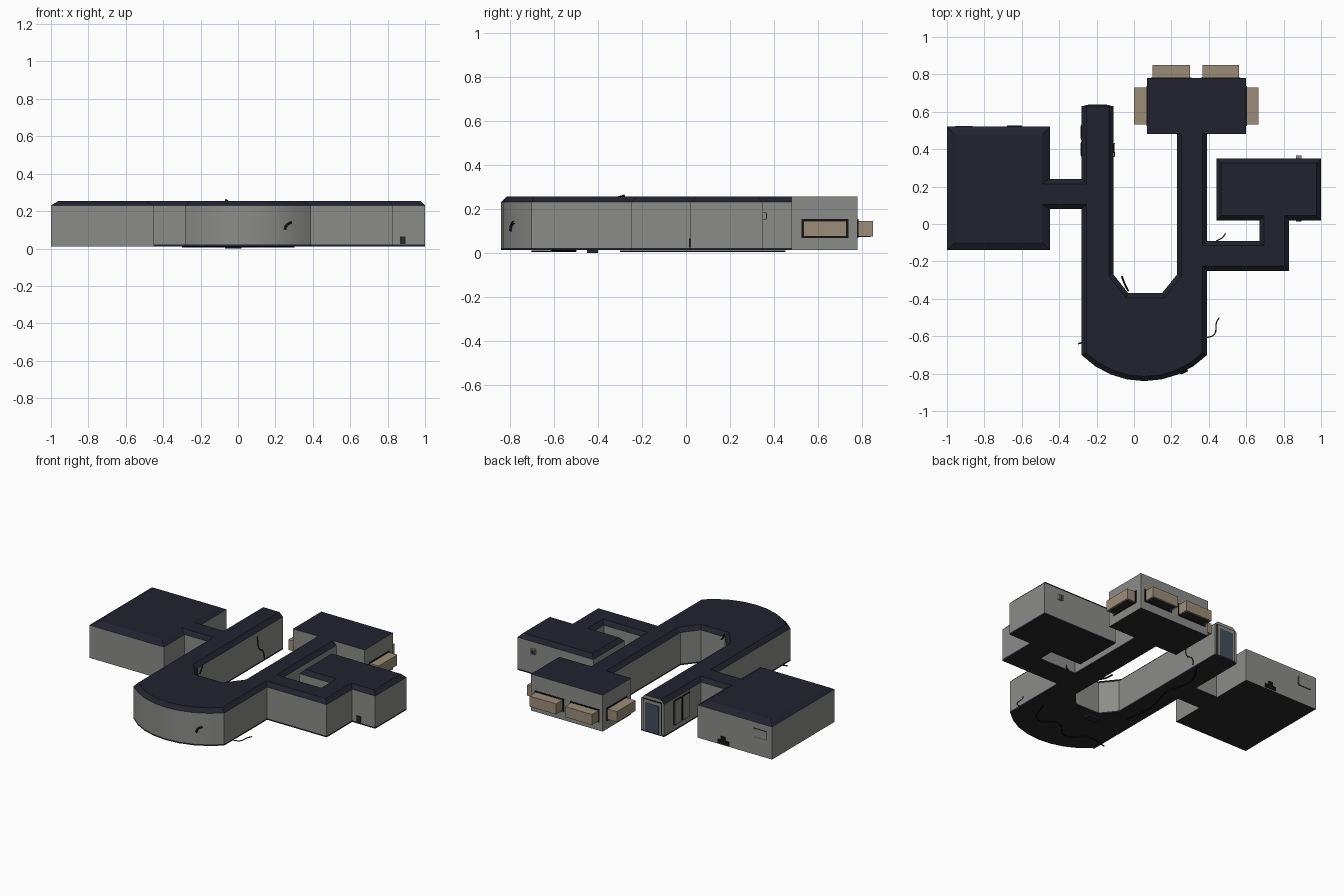
import bpy, bmesh, math
from mathutils import Vector

if "Cube" in bpy.data.objects:
    bpy.data.objects.remove(bpy.data.objects["Cube"])

FLOOR, EAVE, TOP = 0.012, 0.23, 0.255


def material(name, *rgb):
    m = bpy.data.materials.new(name)
    m.use_nodes = True
    m.diffuse_color = (*rgb, 1)
    m.node_tree.nodes["Principled BSDF"].inputs["Base Color"].default_value = (*rgb, 1)
    return m


wall = material("concrete_grey", 0.26, 0.26, 0.25)
roof = material("roof_navy", 0.016, 0.016, 0.028)
under = material("underside_charcoal", 0.02, 0.021, 0.022)
tan = material("bunk_tan", 0.33, 0.265, 0.19)
door = material("door_slate", 0.06, 0.075, 0.1)
black = material("cable_black", 0.006, 0.006, 0.006)


def finish(name, bm, mats):
    me = bpy.data.meshes.new(name)
    bm.to_mesh(me)
    bm.free()
    ob = bpy.data.objects.new(name, me)
    bpy.context.collection.objects.link(ob)
    for m in mats:
        me.materials.append(m)
    return ob


def building(name, outline, eave, bevel, skirt=0):
    """Extruded footprint with sloping roof edge, coloured by face direction."""
    bm = bmesh.new()
    face = bm.faces.new([bm.verts.new((x, y, FLOOR)) for x, y in outline])
    bottom = face
    levels = ([FLOOR + skirt] if skirt else []) + [eave]
    top = bmesh.ops.duplicate(bm, geom=[face])["geom"]
    top = [g for g in top if isinstance(g, bmesh.types.BMFace)]
    for z in levels:
        top = bmesh.ops.extrude_face_region(bm, geom=top)["geom"]
        for v in [g for g in top if isinstance(g, bmesh.types.BMVert)]:
            v.co.z = z
        top = [g for g in top if isinstance(g, bmesh.types.BMFace)]
    # remove the copied bases left by extrusion
    doomed = [f for f in bm.faces if len(f.verts) == len(outline)
              and f is not bottom and f not in top and len(f.verts) > 4]
    bmesh.ops.delete(bm, geom=doomed, context='FACES_ONLY')
    bmesh.ops.remove_doubles(bm, verts=bm.verts[:], dist=0.0001)
    bm.normal_update()
    if bevel:
        cap = [f for f in bm.faces if all(abs(v.co.z - eave) < 1e-4 for v in f.verts)]
        bmesh.ops.inset_region(bm, faces=cap, thickness=bevel, use_even_offset=True)
        for v in cap[0].verts:
            v.co.z = TOP
            if v.co.y > 0.55:      # gable end stays upright
                v.co.y = 0.63
    bmesh.ops.recalc_face_normals(bm, faces=bm.faces[:])
    for f in bm.faces:
        mid = f.calc_center_median()
        if f.normal.z < -0.5:
            f.material_index = 2
        elif f.normal.z > 0.3 or mid.z < FLOOR + skirt:
            f.material_index = 1
    ob = finish(name, bm, [wall, roof, under])
    bpy.ops.object.select_all(action='DESELECT')
    ob.select_set(True)
    bpy.context.view_layer.objects.active = ob
    bpy.ops.object.shade_smooth_by_angle(angle=math.radians(22))
    return ob


def box(name, x, y, z, mat):
    """Box from (low, high) pairs on each axis."""
    bm = bmesh.new()
    bmesh.ops.create_cube(bm, size=1)
    for v in bm.verts:
        v.co = Vector([r[0] if c < 0 else r[1] for c, r in zip(v.co, (x, y, z))])
    return finish(name, bm, [mat])


def cable(name, points, radius=0.003):
    cu = bpy.data.curves.new(name, 'CURVE')
    cu.dimensions = '3D'
    cu.bevel_depth, cu.bevel_resolution = radius, 1
    cu.resolution_u = 4
    sp = cu.splines.new('BEZIER')
    sp.bezier_points.add(len(points) - 1)
    for p, co in zip(sp.bezier_points, points):
        p.co = co
        p.handle_left_type = p.handle_right_type = 'AUTO'
    cu.materials.append(black)
    ob = bpy.data.objects.new(name, cu)
    bpy.context.collection.objects.link(ob)


def rect(x0, x1, y0, y1):
    return [(x0, y0), (x1, y0), (x1, y1), (x0, y1)]


# U-shaped hall with its bowed front, side corridors and right-hand room
radius, centre_x, centre_y = 0.473, 0.055, -0.367
bow = []
for i in range(9):
    a = math.radians(-135 + 90 * i / 8)
    bow.append((centre_x + radius * math.cos(a), centre_y + radius * math.sin(a)))
side = [(.39, -.25), (.83, -.25), (.83, .02), (1, .02), (1, .35), (.44, .35),
        (.44, .02), (.67, .02), (.67, -.09), (.39, -.09), (.39, .52), (.23, .52)]
court = [(.23, -.27), (.15, -.37), (-.03, -.37), (-.11, -.27), (-.11, .63), (-.28, .63)]
link = [(-.28, .24), (-.52, .24), (-.52, .08), (-.28, .08)]
building("main_hall", bow + side + court + link, EAVE, 0.025, 0.01)

# Large room and sleeping block
building("large_room", rect(-1, -.45, -.14, .52), EAVE, 0.042)
building("sleeping_block", rect(.07, .6, .48, .78), TOP, 0)

# Bunk alcoves, each with a dark surround and dark recess below
ZB = (0.075, 0.145)


def bunk(name, x, y, axis, wall_pos):
    box(name, x, y, ZB, tan)
    spans = [x, y, ZB]
    frame = [(a - .008, b + .008) for a, b in spans]
    frame[axis] = (wall_pos - .003, wall_pos + .003)
    box(name + "_surround", *frame, black)
    low = [(a + .012, b - .012) for a, b in spans]
    low[2] = (ZB[0] - .002, ZB[0] + .002)
    box(name + "_recess", *low, under)


bunk("back_bunk_right", (.1, .3), (.77, .85), 1, .78)
bunk("back_bunk_left", (.365, .562), (.77, .85), 1, .78)
bunk("side_bunk_right", (0, .08), (.533, .73), 0, .07)
bunk("side_bunk_left", (.59, .665), (.533, .73), 0, .6)

# End door of the narrow wing
box("end_door_frame", (-.265, -.125), (.628, .633), (.02, .235), black)
box("end_door_trim", (-.26, -.13), (.63, .635), (.02, .23), wall)
box("end_door", (-.245, -.145), (.632, .638), (.02, .21), door)

# Double panels on the outer side of the wing
for i, y in enumerate((.36, .45)):
    box(f"side_panel_frame_{i}", (-.283, -.278), (y, y + .08), (.05, .215), black)
    box(f"side_panel_{i}", (-.286, -.281), (y + .006, y + .074), (.056, .209), wall)

# Wall fittings
box("vent_box", (.865, .895), (.345, .365), (.15, .185), wall)
box("vent_slot", (.872, .888), (.362, .367), (.157, .178), under)
box("front_grille", (.865, .895), (.013, .021), (.025, .065), under)
box("wall_console_base", (-.68, -.6), (.518, .526), (.02, .045), black)
box("wall_console_top", (-.655, -.625), (.518, .526), (.045, .07), black)
box("wall_hatch_frame", (-.96, -.86), (.518, .522), (.13, .19), under)
box("wall_hatch", (-.957, -.863), (.519, .524), (.133, .187), wall)

# Loose cables and wall root
cable("ground_cable", [(.38, -.61, .012), (.43, -.59, .012), (.44, -.53, .012), (.455, -.5, .012)])
cable("corridor_cable", [(.44, -.09, .02), (.47, -.075, .02), (.49, -.05, .02)])
cable("wing_cable", [(-.108, .36, .2), (-.105, .37, .12), (-.108, .42, .08), (-.105, .43, .03)])
cable("court_cable", [(-.03, -.36, .25), (-.05, -.32, .25), (-.065, -.28, .26)], .005)
cable("front_root", [(.25, -.797, .1), (.26, -.794, .125), (.285, -.782, .14)], .007)
cable("floor_cable_front", [(-.3, -.64, .008), (-.15, -.62, .008), (-.05, -.7, .008),
                            (.1, -.6, .008), (.2, -.66, .008), (.3, -.5, .008)], .004)
cable("floor_cable_wing", [(-.2, -.3, .008), (-.22, -.1, .008), (-.17, .1, .008),
                           (-.2, .3, .008), (-.12, .45, .008)], .004)
box("floor_drain", (-.07, .02), (-.45, -.4), (0, .013), under)
